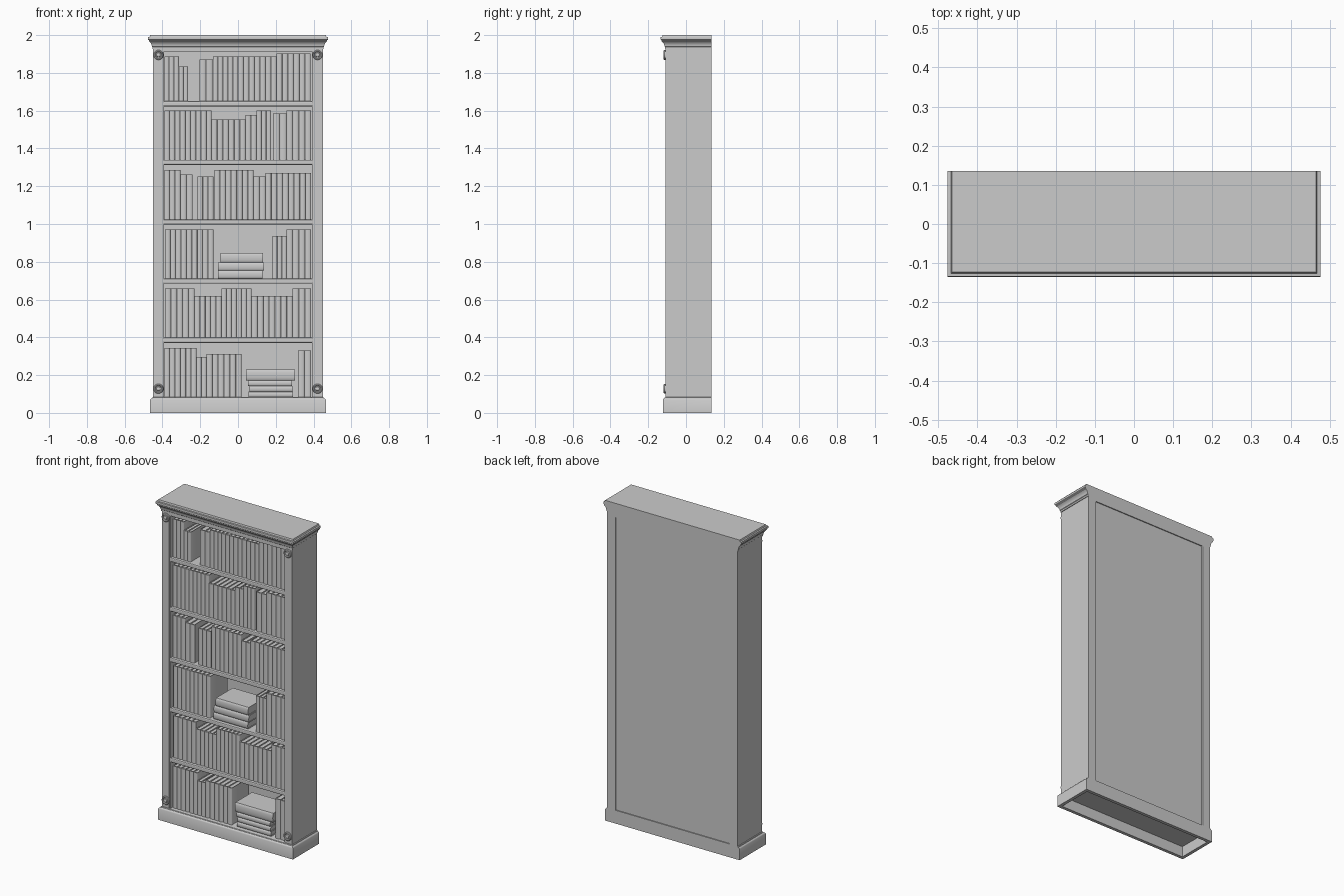
import bpy, bmesh, math

if "Cube" in bpy.data.objects:
    bpy.data.objects.remove(bpy.data.objects["Cube"])

HALF, FRONT, BACK = 0.45, -0.108, 0.135     # carcass limits
OPEN = 0.392                                # half width of the shelf opening
FLOORS = [0.082, 0.398, 0.711, 1.024, 1.34, 1.65]

paint = bpy.data.materials.new("plain grey")
paint.diffuse_color = (0.6, 0.6, 0.6, 1)
paint.use_nodes = True
paint.node_tree.nodes["Principled BSDF"].inputs["Base Color"].default_value = paint.diffuse_color


def finish(name, bm, smooth=False):
    bmesh.ops.recalc_face_normals(bm, faces=bm.faces)
    me = bpy.data.meshes.new(name)
    bm.to_mesh(me)
    bm.free()
    me.materials.append(paint)
    ob = bpy.data.objects.new(name, me)
    bpy.context.collection.objects.link(ob)
    if smooth:
        bpy.ops.object.select_all(action='DESELECT')
        ob.select_set(True)
        bpy.context.view_layer.objects.active = ob
        bpy.ops.object.shade_smooth_by_angle(angle=math.radians(35))
    return ob


def loft(bm, rings, cap_start=True, cap_end=True):
    vs = [[bm.verts.new(p) for p in r] for r in rings]
    n = len(vs[0])
    for a, b in zip(vs, vs[1:]):
        for i in range(n):
            j = (i + 1) % n
            bm.faces.new((a[i], a[j], b[j], b[i]))
    if cap_start:
        bm.faces.new(vs[0][::-1])
    if cap_end:
        bm.faces.new(vs[-1])


def add_box(bm, x0, x1, y0, y1, z0, z1, place=lambda p: p):
    ring = [(x0, y0), (x1, y0), (x1, y1), (x0, y1)]
    loft(bm, [[place((x, y, z)) for x, y in ring] for z in (z0, z1)])


def box(name, *dims, bevel=0):
    bm = bmesh.new()
    add_box(bm, *dims)
    ob = finish(name, bm)
    if bevel:
        m = ob.modifiers.new("soft edge", 'BEVEL')
        m.width, m.segments = bevel, 2
    return ob


def moulding(name, profile):
    """Mitred band round front and sides: (outset, height, back inset)."""
    bm = bmesh.new()
    rings = []
    for o, z, b in profile:
        x, y = HALF + o, FRONT - o
        rings.append([(-x, y, z), (x, y, z), (x, BACK - b, z), (-x, BACK - b, z)])
    loft(bm, rings)
    return finish(name, bm, True)


# Plinth, hollow underneath
moulding("plinth", [(-0.005, 0.066, 0.02), (-0.005, 0, 0.02), (0.015, 0, 0),
                    (0.015, 0.069, 0), (0.012, 0.074, 0), (0.006, 0.077, 0),
                    (0.004, 0.082, 0), (-0.001, 0.083, 0)])
# Crown moulding
moulding("crown", [(-0.002, 1.925, 0), (0.003, 1.927, 0), (0.003, 1.937, 0),
                   (0.006, 1.94, 0), (0.007, 1.948, 0), (0.011, 1.957, 0),
                   (0.018, 1.965, 0), (0.021, 1.967, 0), (0.021, 1.972, 0),
                   (0.026, 1.976, 0), (0.027, 1.983, 0), (0.026, 1.989, 0),
                   (0.018, 1.991, 0), (0.015, 2.0, 0)])

# Sides with a bead along the opening
for s, side in ((-1, "left"), (1, "right")):
    x0, x1 = sorted((s * 0.4, s * HALF))
    box(side + "_side", x0, x1, FRONT, BACK, 0.08, 1.94)
    x0, x1 = sorted((s * OPEN, s * 0.402))
    box(side + "_bead", x0, x1, FRONT + 0.004, BACK, 0.08, 1.93, bevel=0.003)

# Top rail, recessed back panel and shelves
box("top_rail", -0.402, 0.402, FRONT, BACK, 1.912, 1.94)
box("back_panel", -0.402, 0.402, 0.115, BACK - 0.006, 0.075, 1.93)
for i, z in enumerate(FLOORS[1:]):
    box(f"shelf_{i + 2}", -0.397, 0.397, FRONT + 0.003, 0.12, z - 0.027, z, bevel=0.006)

# Round rosettes at the corners of the face
ROSETTE = [(0.026, 0.002), (0.026, -0.007), (0.023, -0.010), (0.019, -0.010),
           (0.016, -0.005), (0.012, -0.005), (0.010, -0.010), (0.005, -0.012)]
for cx in (-0.421, 0.421):
    for cz in (0.128, 1.895):
        bm = bmesh.new()
        loft(bm, [[(cx + r * math.cos(a), FRONT + y, cz + r * math.sin(a))
                   for a in (k * math.tau / 24 for k in range(24))] for r, y in ROSETTE])
        finish("rosette", bm, True)


def add_book(bm, w, h, d, place):
    """Book with rounded spine at local y = 0, cover round a recessed page block."""
    t = min(0.003, w * 0.12)
    bulge = min(0.006, w * 0.2)
    outer = [(0, d)] + [(w / 2 - w / 2 * math.cos(a), bulge * (1 - math.sin(a)))
                        for a in (k * math.pi / 6 for k in range(7))] + [(w, d)]
    inner = [(w - t, d), (w - t, bulge + t), (t, bulge + t), (t, d)]
    loft(bm, [[place((x, y, z)) for x, y in outer + inner] for z in (0, h)])
    add_box(bm, t, w - t, bulge + t, d - 0.004, 0.004, h - 0.004, place)


# Upright books per shelf: left, right, height
ROWS = [
    [(-.39, -.22, .262), (-.22, -.167, .215), (-.167, .019, .231), (.317, .387, .247)],
    [(-.387, -.23, .26), (-.23, -.088, .22), (-.088, .072, .26), (.072, .289, .22),
     (.289, .387, .26)],
    [(-.387, -.13, .26), (.183, .257, .225), (.257, .387, .26)],
    [(-.39, -.305, .262), (-.305, -.24, .239), (-.215, -.13, .228), (-.125, .082, .262),
     (.082, .146, .228), (.146, .387, .246)],
    [(-.39, -.14, .26), (-.14, .04, .212), (.04, .098, .237), (.098, .175, .26),
     (.185, .257, .245), (.257, .387, .26)],
    [(-.39, -.313, .237), (-.313, -.265, .185), (-.204, -.133, .22), (-.133, 0, .237),
     (0, .204, .237), (.204, .385, .252)],
]
SPINE = -0.09
for i, (floor, row) in enumerate(zip(FLOORS, ROWS)):
    bm = bmesh.new()
    for x0, x1, h in row:
        n = max(1, round((x1 - x0) / 0.029))
        w = (x1 - x0) / n
        for k in range(n):
            add_book(bm, w, h, 0.17,
                     lambda p, x=x0 + k * w: (x + p[0], SPINE + p[1], floor + p[2]))
    finish(f"books_{i + 1}", bm, True)

# Lying stacks: left, right, thickness, from the bottom up
STACKS = [(0, [(.055, .29, .03), (.06, .288, .03), (.053, .285, .03), (.042, .303, .058)]),
          (2, [(-.107, .13, .042), (-.105, .137, .043), (-.092, .133, .05)])]
for shelf, pile in STACKS:
    bm = bmesh.new()
    z = FLOORS[shelf]
    for x0, x1, thick in pile:
        add_book(bm, thick, x1 - x0, 0.17,
                 lambda p, x=x0, b=z: (x + p[2], SPINE + p[1], b + p[0]))
        z += thick
    finish(f"book_stack_{shelf + 1}", bm, True)
